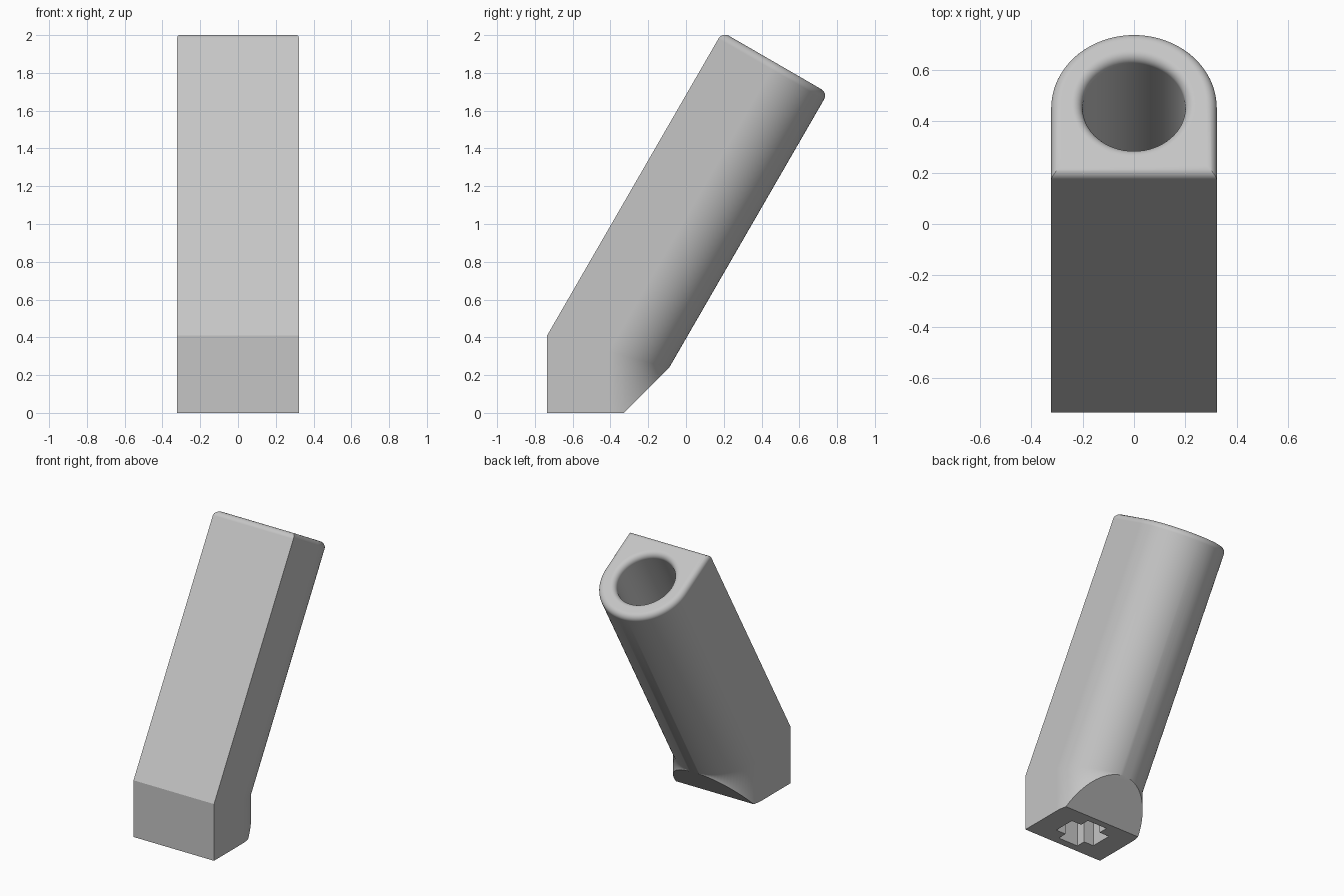
import bpy, bmesh, math
from mathutils import Vector, Matrix

if "Cube" in bpy.data.objects:
    bpy.data.objects.remove(bpy.data.objects["Cube"], do_unlink=True)

R = 0.3225            # half width of the D-shaped section
LENGTH = 1.768        # axis length of the leaning part
FILLET = 0.04
BORE = 0.2
TILT = math.radians(30)
JOINT = Vector((0, -0.4125, 0.324))
AXIS = Vector((0, math.sin(TILT), math.cos(TILT)))
BACK = Vector((0, math.cos(TILT), -math.sin(TILT)))

grey = bpy.data.materials.new("light_grey")
grey.use_nodes = True
colour = (0.56, 0.56, 0.56, 1)
grey.diffuse_color = colour
grey.node_tree.nodes["Principled BSDF"].inputs["Base Color"].default_value = colour


def d_section(inset=0, steps=48):
    """Square front, half-round back."""
    r = R - inset
    arc = [(r * math.cos(math.pi * i / steps), r * math.sin(math.pi * i / steps))
           for i in range(steps + 1)]
    return arc + [(-r, -r), (r, -r)]


def loft(bm, rings):
    """Skin closed rings of equal size and cap both ends."""
    loops = [[bm.verts.new(p) for p in ring] for ring in rings]
    n = len(loops[0])
    for a, b in zip(loops, loops[1:]):
        for i in range(n):
            j = (i + 1) % n
            bm.faces.new((a[i], a[j], b[j], b[i]))
    bm.faces.new(loops[0][::-1])
    bm.faces.new(loops[-1])
    bmesh.ops.recalc_face_normals(bm, faces=bm.faces)


def make_object(name, bm):
    mesh = bpy.data.meshes.new(name)
    bm.to_mesh(mesh)
    bm.free()
    mesh.materials.append(grey)
    obj = bpy.data.objects.new(name, mesh)
    bpy.context.collection.objects.link(obj)
    return obj


def leaning(x, v, t):
    return JOINT + Vector((x, 0, 0)) + BACK * v + AXIS * t


# Body: upright foot, mitred bend, leaning sleeve with a rounded top edge
rings = [[(x, JOINT.y + v, 0) for x, v in d_section()],
         [(x, JOINT.y + v, JOINT.z - v * math.tan(TILT / 2)) for x, v in d_section()]]
for i in range(9):
    a = math.pi / 2 * i / 8
    inset = FILLET * (1 - math.cos(a))
    t = LENGTH - FILLET * (1 - math.sin(a))
    rings.append([leaning(x, v, t) for x, v in d_section(inset)])
bm = bmesh.new()
loft(bm, rings)

# Sloped cut under the back of the foot
cut = bmesh.ops.bisect_plane(bm, geom=bm.verts[:] + bm.edges[:] + bm.faces[:],
                             plane_co=(0, -0.33, 0), plane_no=(0, 1, -1),
                             clear_outer=True)
edges = [e for e in cut["geom_cut"] if isinstance(e, bmesh.types.BMEdge)]
bmesh.ops.holes_fill(bm, edges=edges)
bmesh.ops.recalc_face_normals(bm, faces=bm.faces)
body = make_object("angled_socket", bm)

# Bore cutter: flat-bottomed cylinder with a flared rim
profile = [(BORE, 0.4)]
for i in range(9):
    a = math.pi / 2 * i / 8
    profile.append((BORE + FILLET * (1 - math.cos(a)),
                    LENGTH - FILLET * (1 - math.sin(a))))
profile.append((BORE + FILLET, LENGTH + 0.1))
turns = [math.tau * i / 64 for i in range(64)]
bm = bmesh.new()
loft(bm, [[leaning(r * math.cos(a), r * math.sin(a), t) for a in turns]
          for r, t in profile])
cutters = [make_object("bore_cutter", bm)]

# Cross-shaped recess in the underside, made of two crossing slots
for name, width, depth in (("wide_slot_cutter", 0.32, 0.16),
                           ("long_slot_cutter", 0.16, 0.3)):
    bm = bmesh.new()
    place = Matrix.Translation((0, -0.53, 0.05)) @ Matrix.Diagonal((width, depth, 0.3, 1))
    bmesh.ops.create_cube(bm, size=1, matrix=place)
    cutters.append(make_object(name, bm))

bpy.context.view_layer.objects.active = body
body.select_set(True)
for cutter in cutters:
    cutter.hide_render = True
    mod = body.modifiers.new(cutter.name, 'BOOLEAN')
    mod.operation = 'DIFFERENCE'
    mod.solver = 'EXACT'
    mod.object = cutter
    bpy.ops.object.modifier_apply(modifier=mod.name)
    bpy.data.objects.remove(cutter, do_unlink=True)

# Smooth curves, crisp corners
bpy.ops.object.shade_smooth_by_angle(angle=math.radians(29))
normals = body.modifiers.new("even_shading", 'WEIGHTED_NORMAL')
normals.keep_sharp = True
